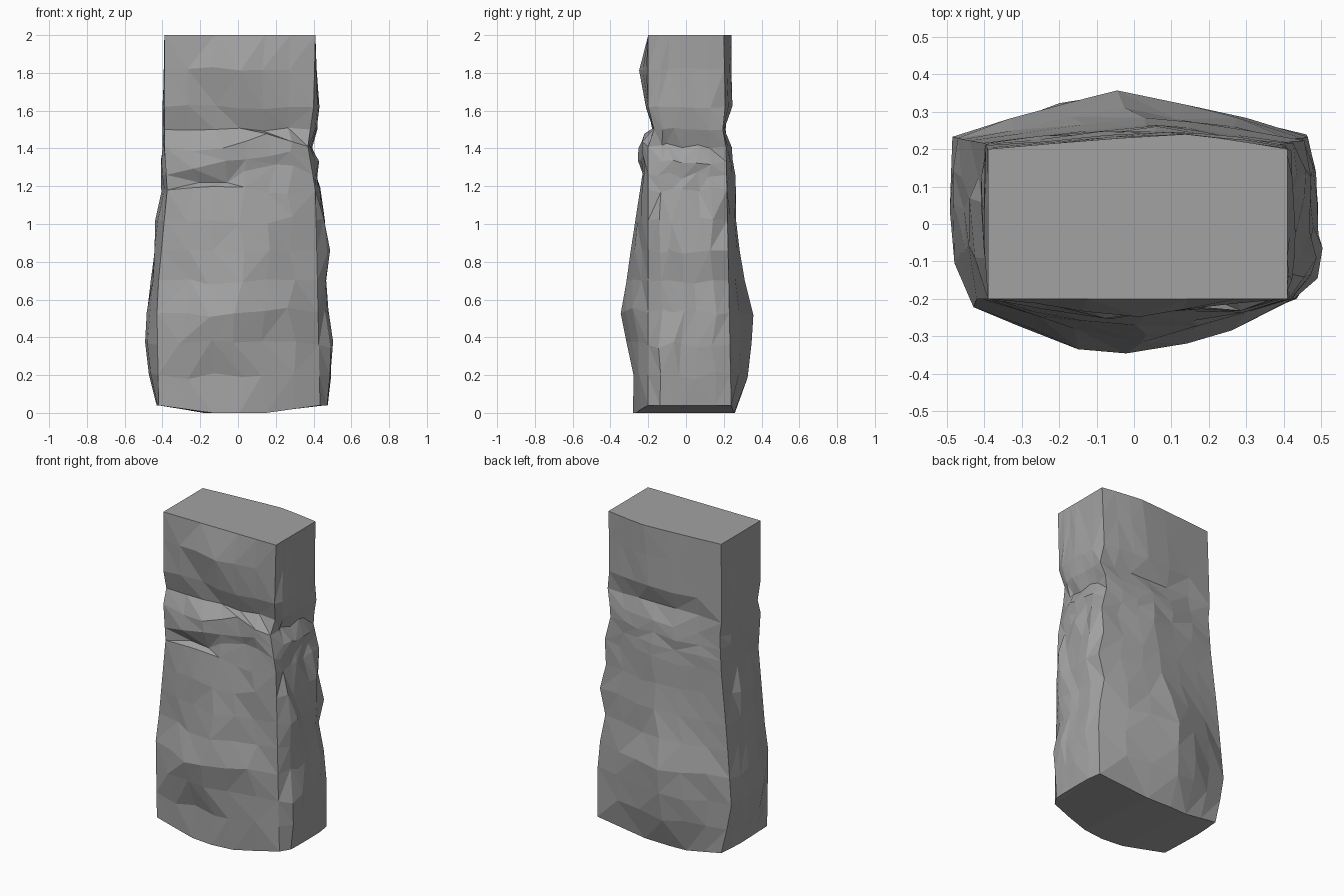
import bpy, bmesh, random
from mathutils import Vector

random.seed(8)
if "Cube" in bpy.data.objects:
    bpy.data.objects.remove(bpy.data.objects["Cube"])

# Vertical profiles: (height, offset) from top to bottom
FRONT = [(2, -.2), (1.82, -.25), (1.62, -.205), (1.5, -.175), (1.41, -.25), (1.33, -.255),
         (1.26, -.215), (1.18, -.26), (.9, -.28), (.7, -.31), (.53, -.365), (.36, -.335),
         (.22, -.285), (0, -.28)]
BACK = [(2, .24), (1.62, .25), (1.5, .205), (1.42, .25), (1.18, .262), (.8, .285),
        (.53, .36), (.2, .335), (0, .24)]
RIGHT = [(2, .41), (1.82, .412), (1.62, .43), (1.5, .415), (1.41, .38), (1.33, .42),
         (1.18, .43), (.85, .48), (.7, .465), (.36, .495), (.04, .475)]
LEFT = [(2, -.39), (1.41, -.4), (1.18, -.415), (.8, -.46), (.36, -.5), (.15, -.46), (0, -.42)]
# Corner edges
RIGHT_EDGE = [(2, .41), (1.62, .4), (1.41, .37), (1.18, .41), (0, .435)]
LEFT_EDGE = [(2, -.39), (1.41, -.39), (1.18, -.375), (.6, -.43), (0, -.42)]
BACK_RIGHT_EDGE = [(2, .41), (1.62, .4), (1.5, .42), (1.36, .38), (1.18, .425),
                   (1.02, .415), (.86, .455), (.7, .415), (.45, .465), (0, .46)]
LEVELS = [2, 1.82, 1.62, 1.5, 1.41, 1.33, 1.26, 1.18, 1.02, .86, .7, .53, .36, .2, .04]


def sample(profile, z):
    for (za, a), (zb, b) in zip(profile, profile[1:]):
        if z >= zb:
            return a + (b - a) * (za - z) / (za - zb)
    return profile[-1][1]


def wall(a, b, count, peak, axis, rough, crest=.5, power=1.5, tilt=0, sink=0):
    """Points from corner a up to (not including) corner b, rising to a crest between them."""
    points = [a]
    out = 1 if peak > 0 else -1
    for i in range(1, count + 1):
        s = 2 * i / (count + 1)
        t = crest * s if s < 1 else crest + (1 - crest) * (s - 1)
        u = abs(s - 1)
        p = a.lerp(b, t)
        weight = 1 - u ** power
        p[axis] += (peak - p[axis]) * weight
        p[axis] += out * random.uniform(-1, .6) * rough
        p[1 - axis] += random.uniform(-1, 1) * rough * 1.3
        p.z += random.uniform(-1, 1) * rough * 1.3 + tilt * p.x * weight
        p.z -= sink * min(1, 1.5 * (1 - u))
        points.append(p)
    return points


def ring(z):
    low = z < 1.5
    bottom = z == LEVELS[-1]
    back = .2 + .02 * (2 - z)
    pinch = .03 if z == 1.5 else 0
    fl = Vector((sample(LEFT_EDGE, z), -.2 + pinch - (.022 if z < .7 else 0), z))
    fr = Vector((sample(RIGHT_EDGE, z), -.2 + pinch, z))
    br = Vector((sample(BACK_RIGHT_EDGE, z), back - pinch / 2, z))
    bl = Vector((sample(LEFT, z) * (.97 if low else 1), back, z))
    rough = 0 if bottom or z == LEVELS[0] else .022 if low else .01
    sink = z if bottom else 0
    ledge = 1.2 < z < 1.5
    return (wall(fl, fr, 5, sample(FRONT, z), 1, rough, .57 if ledge else .5,
                 1.4 if low else 1.1, .4 if ledge else 0, sink)
            + wall(fr, br, 5, sample(RIGHT, z), 0, rough * .7, .42, 6)
            + wall(br, bl, 5, sample(BACK, z), 1, rough * .5, .6 - .13 * z, 1.2, 0, sink)
            + wall(bl, fl, 3, sample(LEFT, z), 0, rough * .7, .4))


# Loft the rough block, splitting each patch along a random diagonal
bm = bmesh.new()
rings = [[bm.verts.new(p) for p in ring(z)] for z in LEVELS]
n = len(rings[0])
for upper, lower in zip(rings, rings[1:]):
    for i in range(n):
        j = (i + 1) % n
        a, b, c, d = upper[i], lower[i], lower[j], upper[j]
        if random.random() < .5:
            faces = [(a, b, c), (a, c, d)]
        else:
            faces = [(a, b, d), (b, c, d)]
        for f in faces:
            bm.faces.new(f)

# Flat top, and an underside of strips from front to back
bm.faces.new(rings[0])
base = rings[-1]
for i in range(6):
    bm.faces.new((base[i], base[i + 1], base[17 - i], base[18 - i]))
bm.faces.new(base[6:13])
bm.faces.new(base[18:] + base[:1])
bmesh.ops.recalc_face_normals(bm, faces=bm.faces)

mesh = bpy.data.meshes.new("stone_pillar")
bm.to_mesh(mesh)
bm.free()
pillar = bpy.data.objects.new("stone_pillar", mesh)
bpy.context.collection.objects.link(pillar)

# Single stone colour
grey = bpy.data.materials.new("stone_grey")
grey.use_nodes = True
colour = (.36, .36, .36, 1)
grey.diffuse_color = colour
grey.node_tree.nodes["Principled BSDF"].inputs["Base Color"].default_value = colour
mesh.materials.append(grey)
